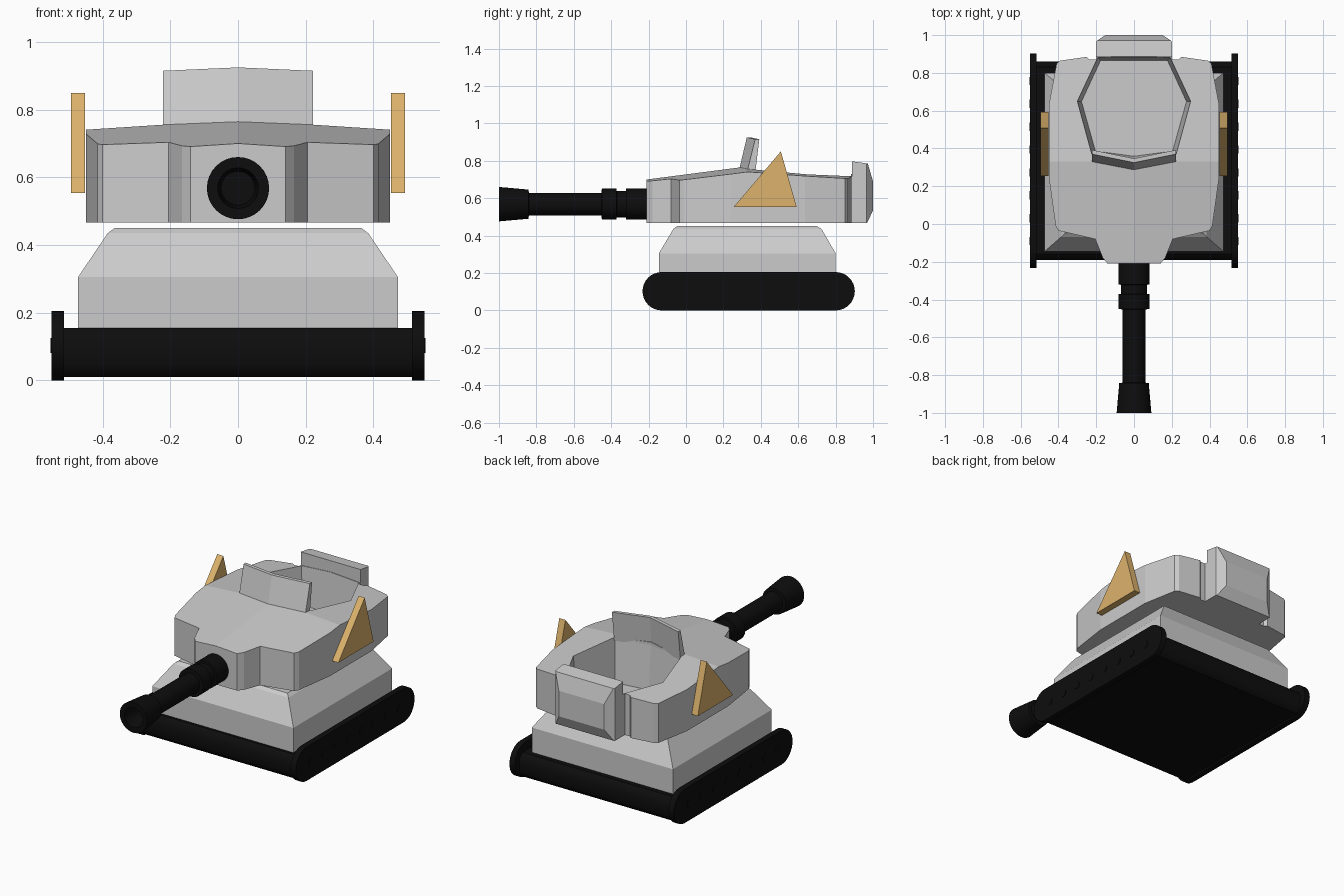
import bpy, bmesh, math
from mathutils import Vector

if "Cube" in bpy.data.objects:
    bpy.data.objects.remove(bpy.data.objects["Cube"])


def material(name, col):
    m = bpy.data.materials.new(name)
    m.diffuse_color = (*col, 1)
    m.use_nodes = True
    m.node_tree.nodes["Principled BSDF"].inputs["Base Color"].default_value = m.diffuse_color
    return m


GREY = material("light grey", (0.60, 0.60, 0.60))
BLACK = material("black", (0.004, 0.004, 0.004))
TAN = material("tan yellow", (0.72, 0.45, 0.15))


def finish(name, bm, mat, smooth=False):
    bmesh.ops.recalc_face_normals(bm, faces=bm.faces)
    me = bpy.data.meshes.new(name)
    bm.to_mesh(me)
    bm.free()
    me.materials.append(mat)
    ob = bpy.data.objects.new(name, me)
    bpy.context.collection.objects.link(ob)
    if smooth:
        select(ob)
        bpy.ops.object.shade_smooth_by_angle(angle=math.radians(35))
    return ob


def select(ob):
    bpy.ops.object.select_all(action='DESELECT')
    ob.select_set(True)
    bpy.context.view_layer.objects.active = ob


def loft(rings, closed=False):
    """Join equal-length rings of points; cap the ends unless closed."""
    bm = bmesh.new()
    vs = [[bm.verts.new(p) for p in r] for r in rings]
    n = len(vs[0])
    pairs = list(zip(vs, vs[1:])) + ([(vs[-1], vs[0])] if closed else [])
    for a, b in pairs:
        for i in range(n):
            j = (i + 1) % n
            bm.faces.new((a[i], a[j], b[j], b[i]))
    if not closed:
        bm.faces.new(vs[0])
        bm.faces.new(vs[-1])
    return bm


def extrude_x(prof, x0, x1):
    return loft([[(x, y, z) for y, z in prof] for x in (x0, x1)])


def bevel(ob, width, angle=30, segments=1):
    m = ob.modifiers.new("bevel", 'BEVEL')
    m.width, m.segments = width, segments
    m.limit_method, m.angle_limit = 'ANGLE', math.radians(angle)
    select(ob)
    bpy.ops.object.modifier_apply(modifier=m.name)


# Track bed between the side plates
bed = [(-.16, .01), (.83, .01), (.85, .025), (.86, .05), (.86, .115), (.85, .14), (.83, .155),
       (-.16, .155), (-.18, .14), (-.19, .115), (-.19, .05), (-.18, .025)]
finish("track_bed", extrude_x(bed, -.516, .516), BLACK, True)

# Rounded side plates with a row of wheel hubs
R = .1025
stadium = []
for cy, start in ((.80, -90), (-.13, 90)):
    for i in range(17):
        a = math.radians(start + i * 180 / 16)
        stadium.append((cy + R * math.cos(a), R + R * math.sin(a)))
for s, side in ((1, "right"), (-1, "left")):
    ob = finish(f"track_plate_{side}", extrude_x(stadium, s * .515, s * .551), BLACK, True)
    for k in range(8):
        hub = [(-.09 + k * .121 + .022 * math.cos(t * math.pi / 6), R + .022 * math.sin(t * math.pi / 6))
               for t in range(12)]
        finish(f"wheel_hub_{side}_{k + 1}", extrude_x(hub, s * .545, s * .554), BLACK)

# Hull: straight lower part, sloping upper part, softened top rim
hull = [(.473, -.145, .80, .15), (.473, -.145, .80, .305), (.385, -.068, .725, .435), (.365, -.048, .70, .45)]
finish("hull", loft([[(-x, y0, z), (x, y0, z), (x, y1, z), (-x, y1, z)] for x, y0, y1, z in hull]), GREY)


# Turret: extruded outline with a ridged, roof-like top
def top_z(x, y):
    c = .70 + (y + .21) * .07 / .54 if y < .33 else .77 - (y - .33) * .04 / .55
    return c - .065 * abs(x)


half = [(.14, -.21), (.165, -.18), (.205, -.08), (.40, -.035), (.415, -.01), (.45, .24), (.45, .635),
        (.41, .85), (.39, .865), (.25, .885), (.235, .87), (.20, .87), (.20, .895)]
outline = half + [(-x, y) for x, y in reversed(half)]
bm = loft([[(x, y, z) for x, y in outline] for z in (.467, .7)])
for co, no in (((0, 0, 0), (1, 0, 0)), ((0, .33, 0), (0, 1, 0))):
    bmesh.ops.bisect_plane(bm, geom=bm.verts[:] + bm.edges[:] + bm.faces[:], plane_co=co, plane_no=no)
for v in bm.verts:
    if v.co.z > .6:
        v.co.z = top_z(v.co.x, v.co.y)
turret = finish("turret", bm, GREY)

# Hatch well cut into the turret
hexa = [(0, .335), (.222, .365), (.302, .65), (.193, .885), (-.193, .885), (-.302, .65), (-.222, .365)]
rings = [[(x * k, .63 + (y - .63) * k, z) for x, y in hexa] for z, k in ((.49, .92), (.75, 1), (.9, 1.0))]
cutter = finish("hatch_cutter", loft(rings), GREY)
cutter.hide_render = True
m = turret.modifiers.new("hatch", 'BOOLEAN')
m.operation, m.object, m.solver = 'DIFFERENCE', cutter, 'EXACT'
select(turret)
bpy.ops.object.modifier_apply(modifier=m.name)
bpy.data.objects.remove(cutter)

# Rear box with chamfered back
prof = [(.887, .467), (.968, .467), (1, .535), (1, .69), (.972, .785), (.887, .797)]
bm = extrude_x(prof, -.2, .2)
bmesh.ops.bisect_plane(bm, geom=bm.verts[:] + bm.edges[:] + bm.faces[:],
                       plane_co=(0, .965, 0), plane_no=(0, 1, 0))
for v in bm.verts:
    if v.co.y > .99:
        v.co.x *= .76
    elif v.co.y > .966:
        v.co.x *= .97
finish("rear_box", bm, GREY)

# Folded shield in front of the hatch, leaning back
sections = []
for x, dy, top in ((-.222, .045, .915), (0, 0, .925), (.222, .045, .915)):
    sections.append([(x, .28 + dy, .735), (x, .325 + dy, top), (x, .347 + dy, top), (x, .325 + dy, .735)])
finish("hatch_shield", loft(sections), GREY)

# Triangular side fins
for s, side in ((1, "right"), (-1, "left")):
    finish(f"fin_{side}", extrude_x([(.255, .553), (.592, .553), (.507, .85)], s * .453, s * .494), TAN)

# Gun barrel: turned profile (radius, y) with a hollow muzzle
gun = [(.083, -.17), (.083, -.32), (.07, -.322), (.07, -.37), (.083, -.372), (.083, -.45), (.06, -.452),
       (.06, -.84), (.078, -.842), (.092, -1), (.06, -1), (.05, -.86)]
rings = [[(r * math.cos(t * math.pi / 16), y, .568 + r * math.sin(t * math.pi / 16)) for t in range(32)]
         for r, y in gun]
finish("gun_barrel", loft(rings), BLACK, True)
